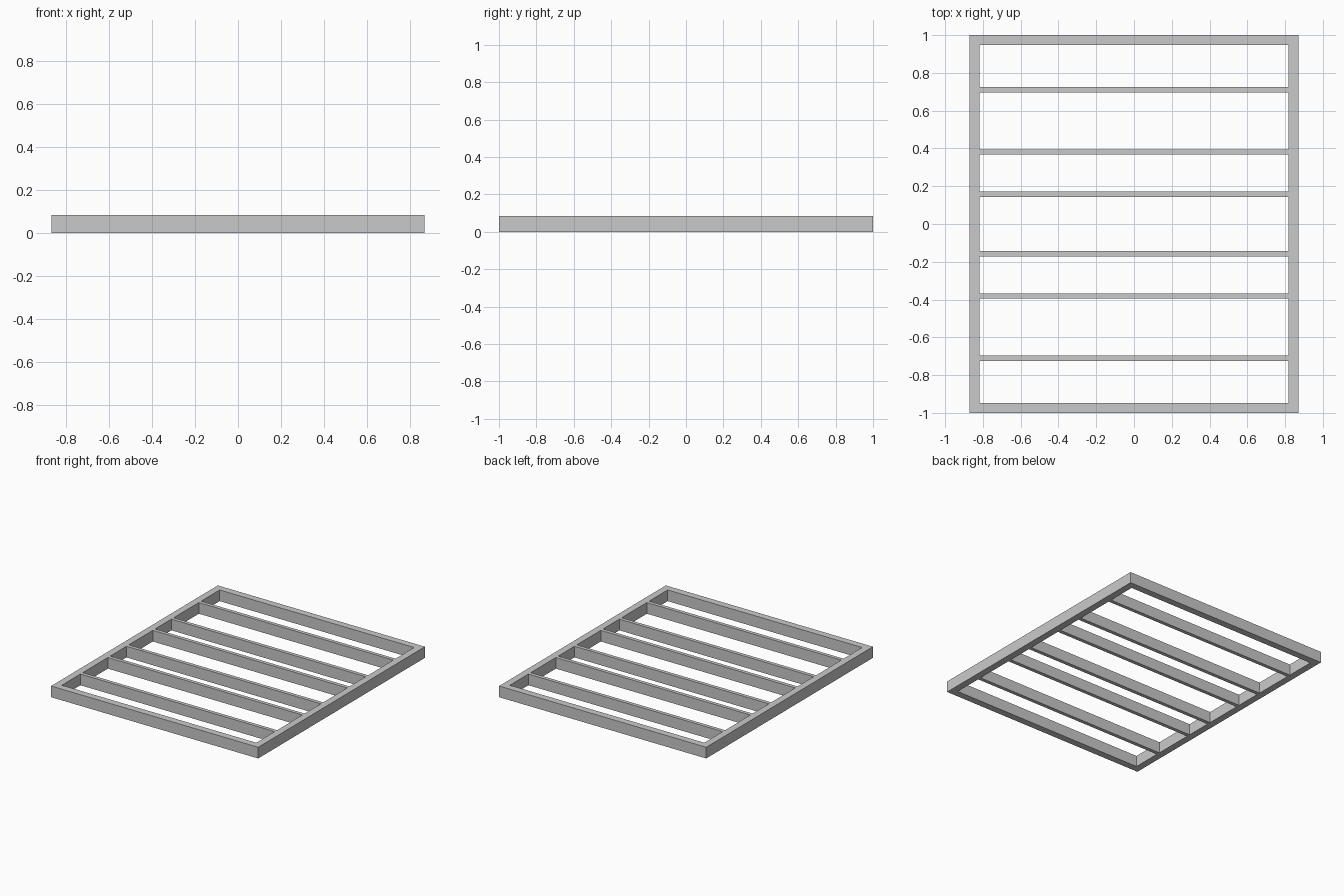
import bpy
import bmesh

cube = bpy.data.objects.get("Cube")
if cube:
    bpy.data.objects.remove(cube, do_unlink=True)

HALF_X, HALF_Y, HEIGHT = 0.87, 1.0, 0.085
RAIL = 0.053
SLAT = 0.028

grey = bpy.data.materials.new("light grey")
grey.use_nodes = True
colour = (0.59, 0.59, 0.59, 1)
grey.diffuse_color = colour
grey.node_tree.nodes["Principled BSDF"].inputs["Base Color"].default_value = colour


def finish(bm, name):
    bmesh.ops.recalc_face_normals(bm, faces=bm.faces)
    mesh = bpy.data.meshes.new(name)
    bm.to_mesh(mesh)
    bm.free()
    mesh.materials.append(grey)
    obj = bpy.data.objects.new(name, mesh)
    bpy.context.collection.objects.link(obj)


# Outer frame: a rectangular rail section swept around four mitred corners
bm = bmesh.new()
section = [(0, 0), (0, HEIGHT), (RAIL, HEIGHT), (RAIL, 0)]
corners = [(-1, -1), (1, -1), (1, 1), (-1, 1)]
rings = [[bm.verts.new((sx * (HALF_X - inset), sy * (HALF_Y - inset), z))
          for inset, z in section] for sx, sy in corners]
for i in range(4):
    here, there = rings[i - 1], rings[i]
    for j in range(4):
        bm.faces.new((here[j - 1], here[j], there[j], there[j - 1]))
finish(bm, "outer_frame")


# Cross slats, placed in mirrored pairs between the side rails
def add_slat(name, y):
    bm = bmesh.new()
    bmesh.ops.create_cube(bm, size=1)
    bmesh.ops.scale(bm, vec=(2 * (HALF_X - RAIL), SLAT, HEIGHT), verts=bm.verts)
    bmesh.ops.translate(bm, vec=(0, y, HEIGHT / 2), verts=bm.verts)
    finish(bm, name)


for label, y in (("inner", 0.158), ("middle", 0.381), ("outer", 0.711)):
    add_slat("front_" + label + "_slat", -y)
    add_slat("back_" + label + "_slat", y)
